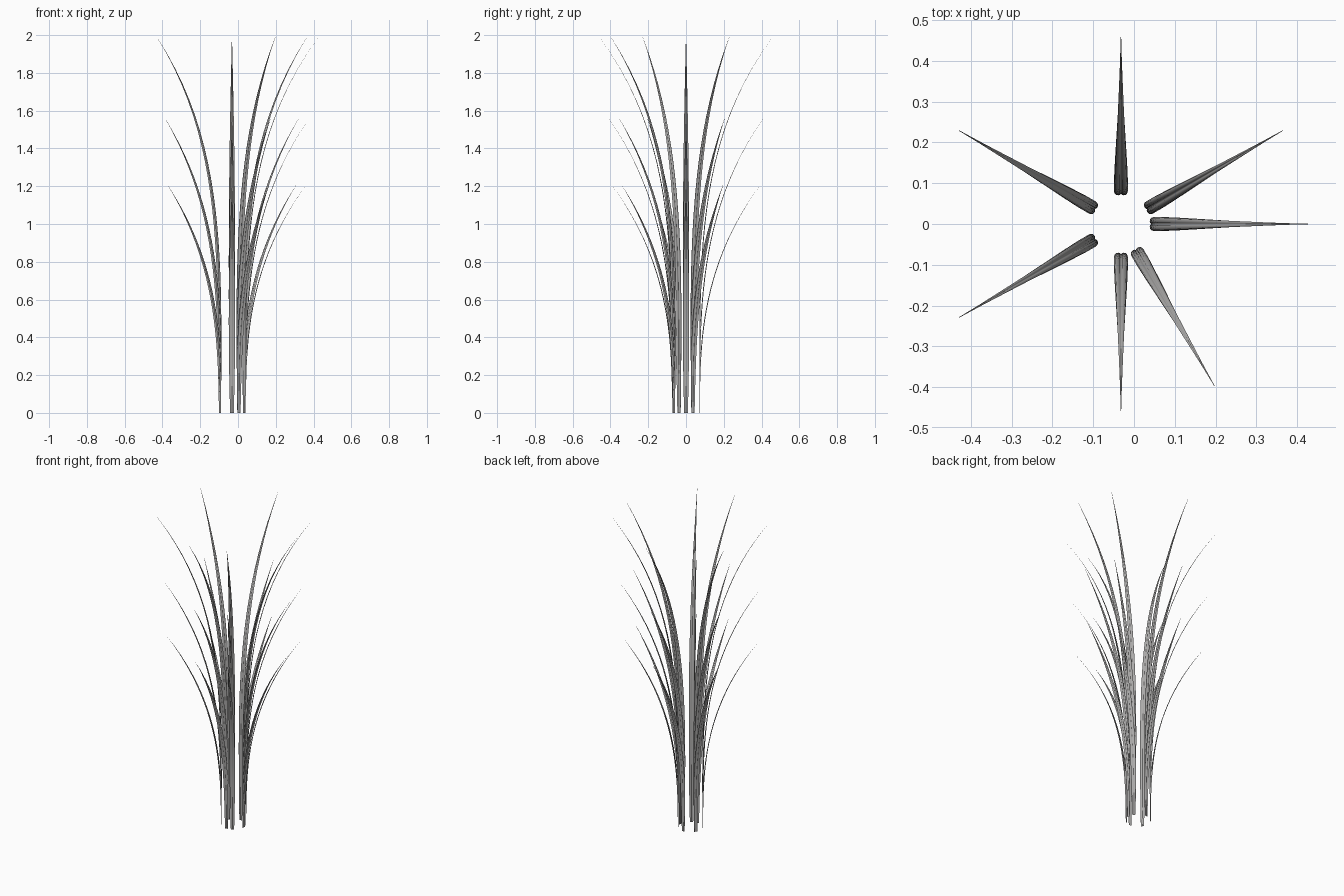
import bpy, math
from mathutils import Vector

cube = bpy.data.objects.get("Cube")
if cube:
    bpy.data.objects.remove(cube)

grey = bpy.data.materials.new("dry_grass_grey")
grey.use_nodes = True
colour = (0.42, 0.415, 0.41, 1)
grey.diffuse_color = colour
grey.node_tree.nodes["Principled BSDF"].inputs["Base Color"].default_value = colour

CENTRE_X = -0.032
BASE_R = 0.074
STEPS = 24
# Cross-section: two soft lobes with a groove between them
SECTION = [(-1, 0), (-0.85, 0.7), (-0.5, 1), (-0.17, 0.7), (0, 0.1),
           (0.17, 0.7), (0.5, 1), (0.85, 0.7), (1, 0)]


def half_width(t):
    """Narrow foot, widest below the middle, tapering to a point."""
    foot = 0.010 + 0.007 * math.sin(min(t / 0.4, 1) * math.pi / 2)
    taper = 1 - max(0, (t - 0.4) / 0.6) ** 1.9
    return max(foot * taper, 0.0006)


def blade(name, angle, height, reach, power):
    """A thin lobed leaf that bends outward towards its tip."""
    out = Vector((math.cos(angle), math.sin(angle), 0))
    side = Vector((-out.y, out.x, 0))
    up = Vector((0, 0, 1))
    verts, faces = [], []
    n = len(SECTION)
    for i in range(STEPS + 1):
        t = i / STEPS
        spread = (reach - BASE_R) * t ** power
        slope = (reach - BASE_R) * power * t ** (power - 1) / height
        inward = (up * slope - out).normalized()
        mid = Vector((CENTRE_X, 0, 0)) + out * (BASE_R + spread) + up * height * t
        w = half_width(t)
        for s, b in SECTION:
            verts.append(mid + side * s * w + inward * b * w * 0.28)
    for i in range(STEPS):
        for j in range(n - 1):
            a = i * n + j
            faces.append((a, a + 1, a + n + 1, a + n))
    mesh = bpy.data.meshes.new(name)
    mesh.from_pydata(verts, [], faces)
    mesh.materials.append(grey)
    for p in mesh.polygons:
        p.use_smooth = True
    bpy.context.collection.objects.link(bpy.data.objects.new(name, mesh))


# Three leaf lengths repeated in each direction of the tuft
LEAVES = [("tall", 1.99, 0.459, 3.8), ("middle", 1.56, 0.409, 3.2), ("short", 1.205, 0.392, 2.75)]
for k, degrees in enumerate((0, 30, 90, 150, 210, 270, 300)):
    for label, height, reach, power in LEAVES:
        blade(f"{label}_leaf_{k + 1}", math.radians(degrees), height, reach, power)
